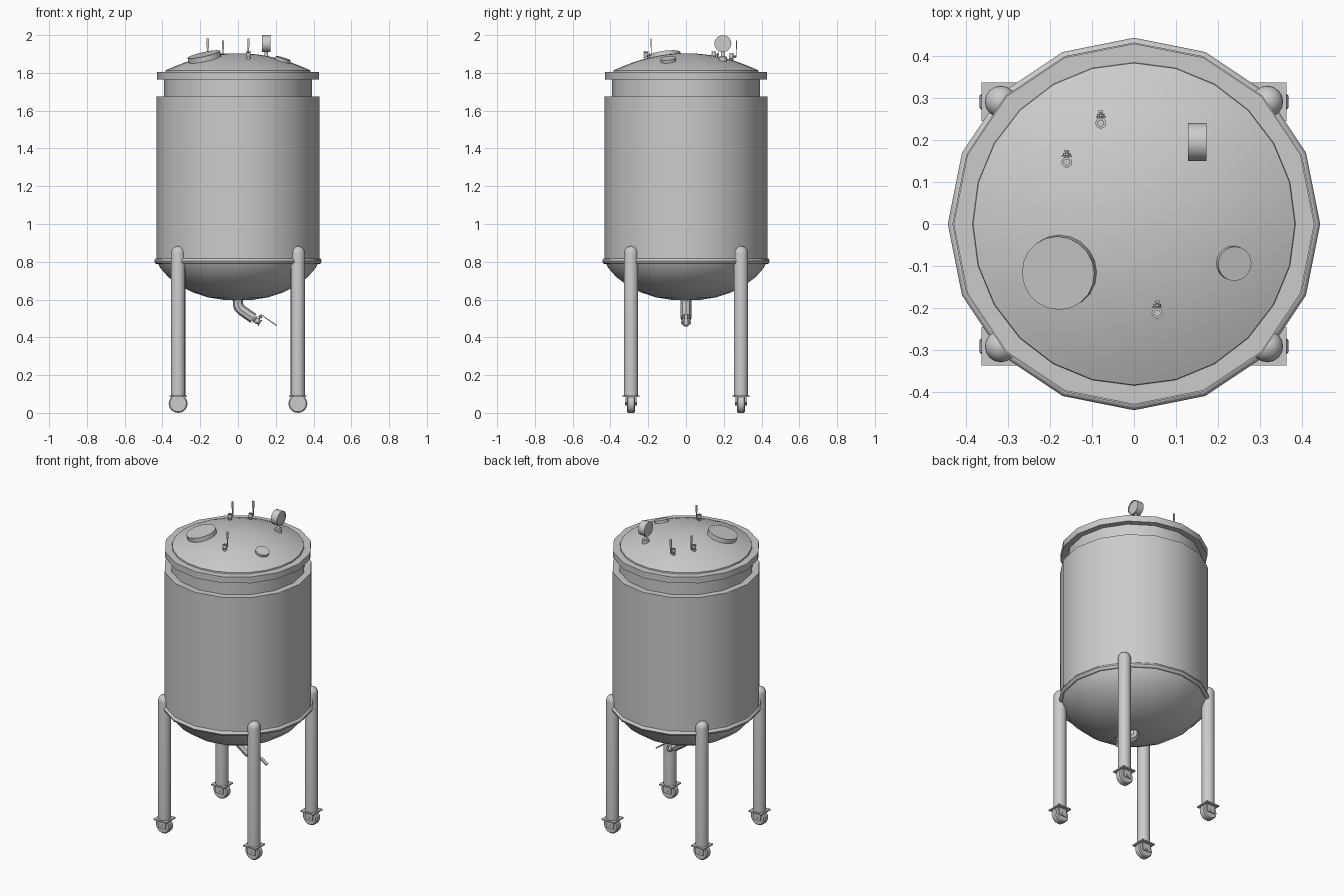
import bpy, math
from mathutils import Vector, Matrix

if "Cube" in bpy.data.objects:
    bpy.data.objects.remove(bpy.data.objects["Cube"])


def finish(ob, name, angle=35):
    ob.name = name
    bpy.ops.object.select_all(action='DESELECT')
    ob.select_set(True)
    bpy.context.view_layer.objects.active = ob
    bpy.ops.object.shade_smooth_by_angle(angle=math.radians(angle))
    return ob


def lathe(name, profile, n=16, matrix=None, angle=35):
    """Revolve (radius, height) points about z; zero radius closes to a point."""
    verts, faces, rings = [], [], []
    for r, z in profile:
        k = 1 if r < 1e-6 else n
        rings.append(range(len(verts), len(verts) + k))
        verts += [(r * math.cos(2 * math.pi * i / n), r * math.sin(2 * math.pi * i / n), z)
                  for i in range(k)]
    for a, b in zip(rings, rings[1:]):
        for i in range(n):
            j = (i + 1) % n
            q = [a[i % len(a)], a[j % len(a)], b[j % len(b)], b[i % len(b)]]
            faces.append(list(dict.fromkeys(q)))
    me = bpy.data.meshes.new(name)
    me.from_pydata(verts, [], faces)
    ob = bpy.data.objects.new(name, me)
    bpy.context.collection.objects.link(ob)
    if matrix:
        ob.matrix_world = matrix
    return finish(ob, name, angle)


def disc(name, r, z0, z1, n=16, matrix=None):
    return lathe(name, [(0, z0), (r, z0), (r, z1), (0, z1)], n, matrix)


def box(name, size, loc, matrix=None):
    bpy.ops.mesh.primitive_cube_add(size=1)
    ob = bpy.context.object
    ob.name = name
    ob.matrix_world = (matrix or Matrix()) @ Matrix.Translation(loc) @ Matrix.Diagonal((*size, 1))
    return ob


def frame(origin, zdir, yhint=(0, 1, 0)):
    """Matrix whose z axis follows zdir and whose y axis leans to yhint."""
    z = Vector(zdir).normalized()
    x = Vector(yhint).cross(z).normalized()
    y = z.cross(x)
    m = Matrix((x, y, z)).transposed().to_4x4()
    m.translation = origin
    return m


def dome_z(r):
    return 1.904 - r * r / 1.62


def dome_frame(x, y):
    return frame((x, y, dome_z(math.hypot(x, y))), (x / 0.81, y / 0.81, 1))


# Tank shell
lathe("tank_jacket", [(0.38, 1.675), (0.432, 1.675), (0.432, 0.80), (0.40, 0.80)][::-1])
lathe("tank_neck", [(0.392, 1.66), (0.392, 1.77)])
lathe("tank_bowl", [(0, 0.595), (0.08, 0.599), (0.16, 0.612), (0.24, 0.638), (0.31, 0.674),
                    (0.37, 0.72), (0.41, 0.765), (0.428, 0.80)], 16, None, 50)
lathe("bottom_bead", [(0.443 - 0.013 + 0.013 * math.cos(a * math.pi / 4),
                       0.803 + 0.016 * math.sin(a * math.pi / 4)) for a in range(9)], 16, None, 60)

# Lid
lathe("lid_flange", [(0.37, 1.765), (0.429, 1.765), (0.429, 1.805), (0.37, 1.805)], 16)
lathe("lid_dome", [(0.385, 1.80)] + [(r, dome_z(r)) for r in
                  (0.383, 0.35, 0.30, 0.25, 0.20, 0.15, 0.10, 0.05, 0)], 24)
disc("manhole_cover", 0.088, -0.01, 0.022, 20, dome_frame(-0.176, -0.114))
disc("sight_port", 0.041, -0.01, 0.014, 20, dome_frame(0.236, -0.093))


def valve(name, m):
    """Small lever valve: pipe along local z, handle on local +y."""
    lathe(name + "_body", [(0, -0.012), (0.008, -0.012), (0.008, 0.005), (0.013, 0.005),
                           (0.013, 0.010), (0.008, 0.011), (0.012, 0.018), (0.012, 0.025),
                           (0.008, 0.032), (0.013, 0.033), (0.013, 0.038), (0.007, 0.038),
                           (0.007, 0.03), (0, 0.03)], 12, m)
    stem = m @ Matrix.Translation((0, 0, 0.0215)) @ Matrix.Rotation(-math.pi / 2, 4, 'X')
    lathe(name + "_stem", [(0, 0), (0.005, 0), (0.005, 0.016), (0.009, 0.016),
                           (0.009, 0.022), (0.004, 0.022), (0.004, 0.028), (0, 0.028)], 10, stem)
    box(name + "_clamp", (0.024, 0.004, 0.006), (0, 0.014, 0.0215), m)
    box(name + "_lever", (0.007, 0.003, 0.05), (0, 0.027, 0.042), m)
    box(name + "_grip", (0.011, 0.005, 0.045), (0, 0.027, 0.085), m)


for i, (x, y) in enumerate([(-0.079, 0.24), (-0.16, 0.147), (0.055, -0.212)]):
    valve(f"lid_valve_{i + 1}", Matrix.Translation((x, y, dome_z(math.hypot(x, y)))))

# Pressure gauge
gx, gy = 0.15, 0.195
lathe("gauge_stem", [(0.02, 1.85), (0.02, 1.875), (0.022, 1.875), (0.022, 1.885), (0.012, 1.888),
                     (0.009, 1.895), (0.009, 1.93)], 12, Matrix.Translation((gx, gy, 0)))
lathe("gauge_dial", [(0, -0.022), (0.045, -0.022), (0.045, 0.022), (0.04, 0.022),
                     (0.04, 0.018), (0, 0.018)], 20, frame((gx, gy, 1.955), (1, 0, 0)))

# Drain pipe: bent tube swept along a curve
cu = bpy.data.curves.new("drain_pipe", 'CURVE')
cu.dimensions = '3D'
cu.bevel_depth = 0.028
cu.bevel_resolution = 2
cu.use_fill_caps = True
sp = cu.splines.new('POLY')
path = [(0, 0.62), (0, 0.575), (0.006, 0.557), (0.02, 0.543), (0.082, 0.500)]
sp.points.add(len(path) - 1)
for p, (x, z) in zip(sp.points, path):
    p.co = (x, 0, z, 1)
pipe = bpy.data.objects.new("drain_pipe", cu)
bpy.context.collection.objects.link(pipe)
bpy.context.view_layer.objects.active = pipe
bpy.ops.object.select_all(action='DESELECT')
pipe.select_set(True)
bpy.ops.object.convert(target='MESH')
finish(bpy.context.object, "drain_pipe")
valve("drain_valve", frame((0.082, 0, 0.500), (0.82, 0, -0.57), (0.57, 0, 0.82))
      @ Matrix.Diagonal((2.0, 1.45, 1.15, 1)))

# Legs with casters
for sx, sn in ((-1, "left"), (1, "right")):
    for sy, tn in ((-1, "front"), (1, "back")):
        x, y, tag = sx * 0.317, sy * 0.291, f"{tn}_{sn}"
        at = Matrix.Translation((x, y, 0))
        cap = [(0.038 * math.cos(a * math.pi / 10), 0.845 + 0.038 * math.sin(a * math.pi / 10))
               for a in range(5)] + [(0, 0.883)]
        lathe(f"leg_{tag}", [(0, 0.088), (0.038, 0.088)] + cap, 16, at)
        box(f"caster_plate_{tag}", (0.092, 0.092, 0.008), (x, y, 0.088))
        for s in (-1, 1):
            box(f"caster_fork_{tag}_{s}", (0.055, 0.005, 0.05), (x, y + s * 0.026, 0.061))
        wheel = frame((x, y, 0.05), (0, 1, 0), (0, 0, 1))
        lathe(f"caster_wheel_{tag}", [(0, -0.021), (0.044, -0.021), (0.05, -0.015), (0.05, 0.015),
                                      (0.044, 0.021), (0, 0.021)], 20, wheel)
        disc(f"caster_axle_{tag}", 0.008, -0.031, 0.031, 8, wheel)
